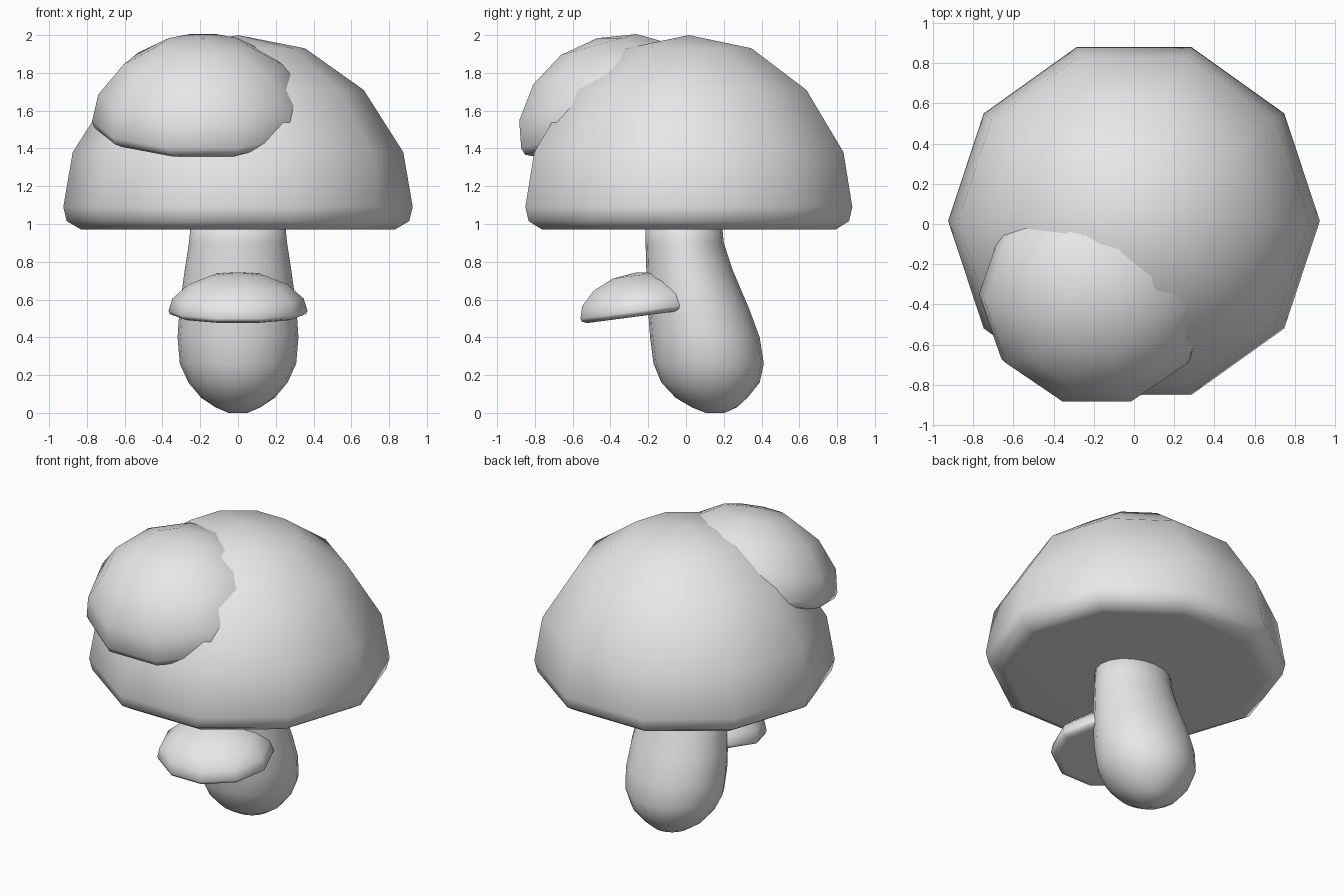
import bpy
import bmesh
from math import sin, cos, tau, radians

cube = bpy.data.objects.get("Cube")
if cube:
    bpy.data.objects.remove(cube)

grey = bpy.data.materials.new("light_grey")
grey.use_nodes = True
colour = (0.8, 0.8, 0.8, 1)
grey.diffuse_color = colour
grey.node_tree.nodes["Principled BSDF"].inputs["Base Color"].default_value = colour


def loft(name, rings, sides, tip=None):
    """Skin elliptical rings (centre y, z, x radius, y radius), with an optional end point."""
    bm = bmesh.new()
    loops = []
    for cy, z, rx, ry in rings:
        angles = [tau * i / sides for i in range(sides)]
        loops.append([bm.verts.new((rx * cos(a), cy + ry * sin(a), z)) for a in angles])
    for low, high in zip(loops, loops[1:]):
        for i in range(sides):
            j = (i + 1) % sides
            bm.faces.new((low[i], low[j], high[j], high[i]))
    bm.faces.new(loops[0])
    if tip:
        top = bm.verts.new(tip)
        for i in range(sides):
            bm.faces.new((loops[-1][i], loops[-1][(i + 1) % sides], top))
    else:
        bm.faces.new(loops[-1])
    bmesh.ops.recalc_face_normals(bm, faces=bm.faces)
    mesh = bpy.data.meshes.new(name)
    bm.to_mesh(mesh)
    bm.free()
    mesh.shade_smooth()
    mesh.materials.append(grey)
    obj = bpy.data.objects.new(name, mesh)
    bpy.context.collection.objects.link(obj)
    return obj


# Ten-sided dome profile (radius, height), measured from the rim
DOME = [(0.86, -0.12), (0.9, -0.118), (0.98, -0.075), (1, 0),
        (0.946, 0.29), (0.719, 0.62), (0.384, 0.84)]


def dome(name, location, scale, tilt=0):
    obj = loft(name, [(0, z, r, r) for r, z in DOME], 10, (0, 0, 0.91))
    obj.location = location
    obj.scale = scale
    obj.rotation_euler.x = radians(tilt)
    return obj


# Main cap, the bump growing on it, and the small shelf on the stem
dome("cap", (0, 0.015, 1.09), (0.925, 0.91, 1))
dome("cap_bump", (-0.185, -0.35, 1.545), (0.587, 0.57, 0.5), 15.5)
dome("stem_shelf", (0, -0.24, 0.54), (0.368, 0.338, 0.225), 7.5)

# Leaning stem with a rounded, swollen foot
STEM = [(0.155, 0.005, 0.05, 0.05), (0.15, 0.03, 0.12, 0.12),
        (0.135, 0.08, 0.195, 0.19), (0.13, 0.16, 0.262, 0.26),
        (0.12, 0.26, 0.308, 0.292), (0.1, 0.4, 0.32, 0.29),
        (0.067, 0.55, 0.31, 0.268), (0.02, 0.75, 0.283, 0.23),
        (-0.007, 0.9, 0.26, 0.207), (-0.015, 1.05, 0.245, 0.2)]
STEM[0] = (0.155, 0, 0.05, 0.05)
loft("stem", STEM, 20)
